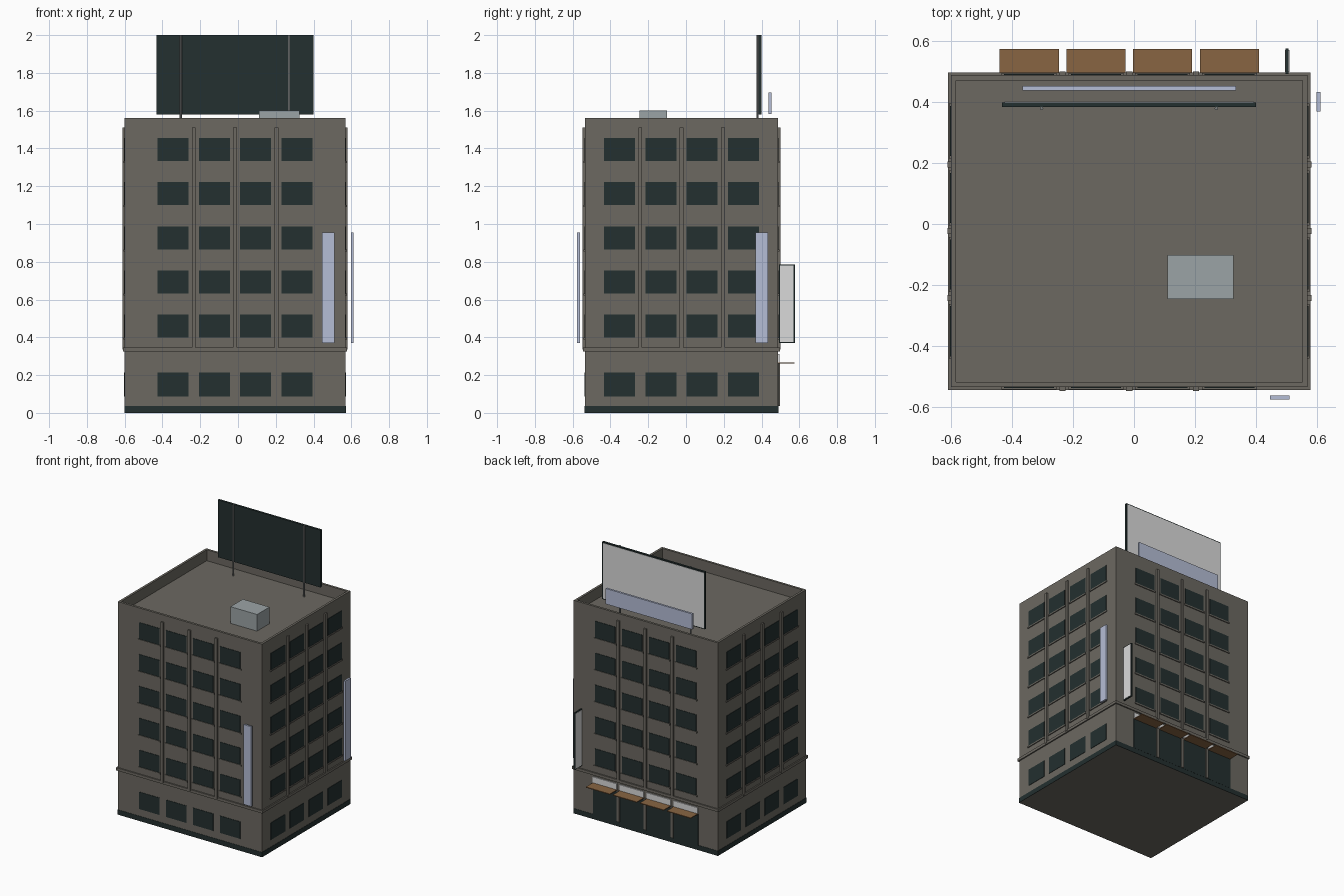
import bpy, bmesh
from mathutils import Vector

cube = bpy.data.objects.get("Cube")
if cube:
    bpy.data.objects.remove(cube, do_unlink=True)


def material(name, r, g, b):
    m = bpy.data.materials.new(name)
    m.use_nodes = True
    m.diffuse_color = (r, g, b, 1)
    m.node_tree.nodes["Principled BSDF"].inputs["Base Color"].default_value = (r, g, b, 1)
    return m


STONE = material("warm grey stone", .15, .14, .12)
DARK = material("dark teal glass", .017, .029, .029)
BLUE = material("pale blue panel", .46, .51, .67)
BROWN = material("brown awning", .25, .13, .055)
WHITE = material("white panel", .7, .7, .7)
METAL = material("light grey metal", .33, .37, .38)
POLE = material("grey pole", .2, .21, .21)

# Building extents
X0, X1, Y0, Y1 = -.60, .569, -.535, .488
CX, CY = (X0 + X1) / 2, (Y0 + Y1) / 2
HX, HY = (X1 - X0) / 2, (Y1 - Y0) / 2
TOP, ROOF, BELT = 1.56, 1.48, .335
PITCH, WIN_W, WIN_H = .2187, .164, .125
COLUMNS = [(i - 1.5) * PITCH for i in range(4)]
PIERS = [(i - 1) * PITCH for i in range(3)]
FLOORS = [.395 + i * .2338 for i in range(5)]


def add_box(bm, lo, hi):
    lo, hi = Vector(lo), Vector(hi)
    verts = bmesh.ops.create_cube(bm, size=1)["verts"]
    for v in verts:
        v.co = Vector([(a + b) / 2 + c * (b - a) for a, b, c in zip(lo, hi, v.co)])


def finish(name, bm, mat):
    mesh = bpy.data.meshes.new(name)
    bm.to_mesh(mesh)
    bm.free()
    mesh.materials.append(mat)
    ob = bpy.data.objects.new(name, mesh)
    bpy.context.collection.objects.link(ob)
    return ob


def boxes(name, mat, *pairs):
    bm = bmesh.new()
    for lo, hi in pairs:
        add_box(bm, lo, hi)
    return finish(name, bm, mat)


def on_wall(side, u, w, z0, z1, d0, d1):
    """Box on a wall: centre u along it, width w, depth d0..d1 outwards."""
    s = -1 if side in ("front", "left") else 1
    if side in ("front", "back"):
        ys = sorted((CY + s * (HY + d0), CY + s * (HY + d1)))
        return (CX + u - w / 2, ys[0], z0), (CX + u + w / 2, ys[1], z1)
    xs = sorted((CX + s * (HX + d0), CX + s * (HX + d1)))
    return (xs[0], CY + u - w / 2, z0), (xs[1], CY + u + w / 2, z1)


# Main block with a sunken roof behind the parapet
bm = bmesh.new()
add_box(bm, (X0, Y0, 0), (X1, Y1, TOP))
bm.normal_update()
roof = max(bm.faces, key=lambda f: f.calc_center_median().z)
bmesh.ops.inset_region(bm, faces=[roof], thickness=.024)
inner = bmesh.ops.extrude_discrete_faces(bm, faces=[roof])["faces"]
for v in inner[0].verts:
    v.co.z = ROOF
finish("building_block", bm, STONE)

# Walls: plinth, belt, windows, sills and piers
for side in ("front", "right", "back", "left"):
    width = 2 * (HX if side in ("front", "back") else HY)
    boxes(side + "_plinth", DARK, on_wall(side, 0, width + .004, 0, .036, -.001, .002))
    boxes(side + "_belt", STONE,
          on_wall(side, 0, width + .018, BELT - .01, BELT + .01, -.002, .009))
    rows = FLOORS + ([] if side == "back" else [.088])
    boxes(side + "_windows", DARK,
          *[on_wall(side, u, WIN_W, z, z + WIN_H, -.002, .003) for u in COLUMNS for z in rows])
    boxes(side + "_sills", STONE,
          *[on_wall(side, u, WIN_W + .016, z - .007, z + .003, -.002, .007)
            for u in COLUMNS for z in FLOORS])
    boxes(side + "_piers", STONE,
          *[on_wall(side, u, .02, BELT, 1.51, -.002, .012) for u in PIERS])

# Shop front at the back
boxes("shop_glass", DARK, on_wall("back", 0, 4 * PITCH - .02, .036, .265, -.002, .003))
boxes("shop_mullions", STONE,
      *[on_wall("back", u, .02, .036, .265, -.002, .01) for u in PIERS])
boxes("shop_sign_panels", WHITE,
      *[on_wall("back", u, .194, .268, .312, -.002, .007) for u in COLUMNS])
boxes("awnings", BROWN,
      *[on_wall("back", u, .194, .262, .268, 0, .086) for u in COLUMNS])

# Upright blue signs
boxes("front_blue_sign", BLUE, ((.446, -.576, .37), (.51, -.562, .955)))
boxes("right_blue_sign", BLUE, ((.598, .368, .37), (.612, .433, .955)))

# Projecting sign with a dark frame and white faces
boxes("projecting_sign_frame", DARK, ((.497, .492, .37), (.507, .576, .786)))
boxes("projecting_sign_faces", WHITE, ((.495, .498, .376), (.509, .57, .78)))

# Roof equipment and billboard
boxes("roof_unit", METAL, ((.11, -.245, ROOF), (.326, -.101, 1.602)))
boxes("billboard", DARK, ((-.432, .383, 1.58), (.4, .399, 2)))
boxes("billboard_face", WHITE, ((-.425, .398, 1.587), (.393, .401, 1.993)))
boxes("roof_blue_sign", BLUE, ((-.366, .438, 1.582), (.334, .453, 1.696)))

bm = bmesh.new()
for x in (-.303, .27):
    made = bmesh.ops.create_cone(bm, cap_ends=True, segments=8, radius1=.006,
                                 radius2=.006, depth=2 - ROOF)
    bmesh.ops.translate(bm, verts=made["verts"], vec=(x, .379, 1 + ROOF / 2))
finish("billboard_poles", bm, POLE)
